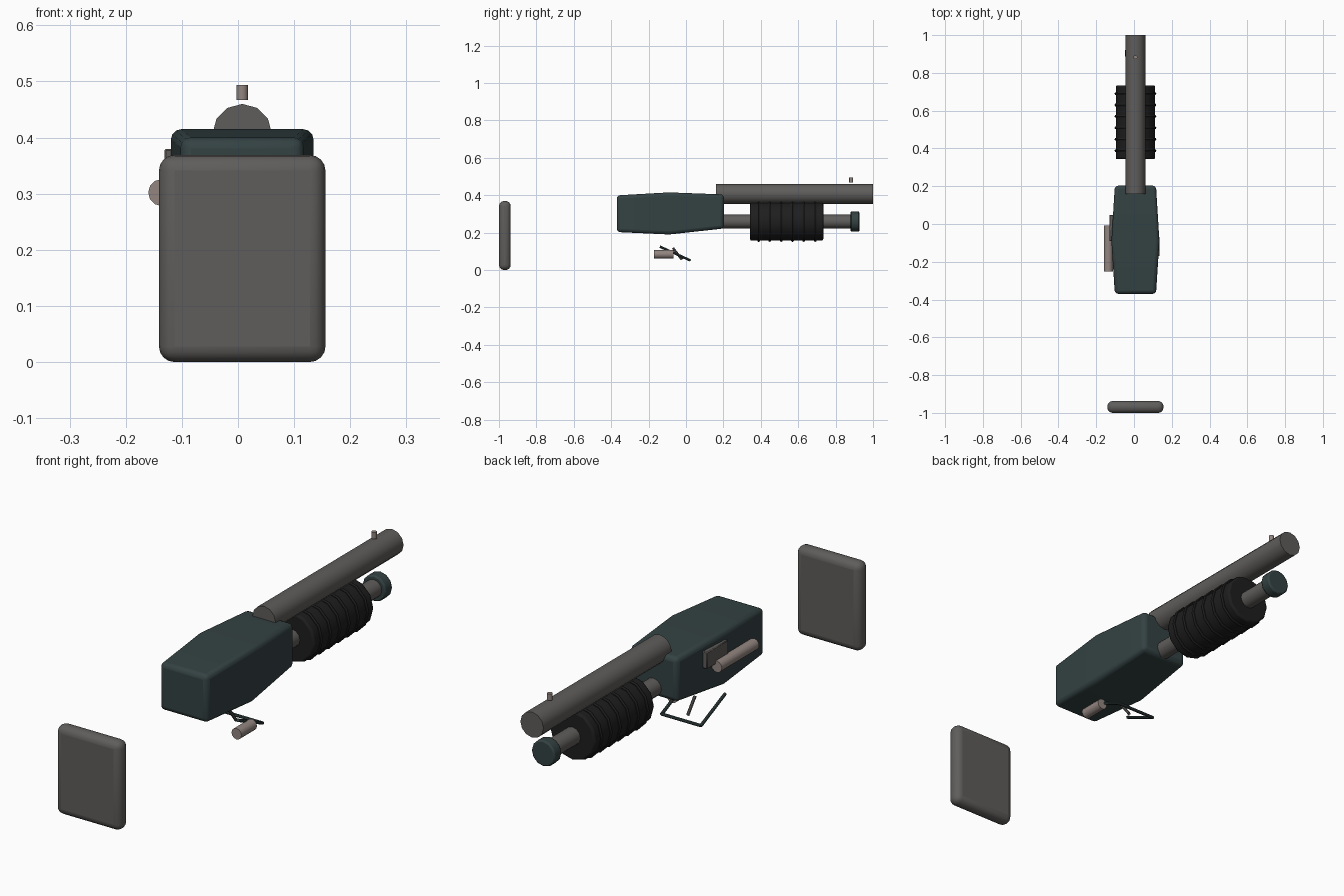
import bpy, bmesh, math
from mathutils import Vector

if "Cube" in bpy.data.objects:
    bpy.data.objects.remove(bpy.data.objects["Cube"])

CX = 0.0075  # shared centre line


def material(name, rgb):
    m = bpy.data.materials.new(name)
    m.diffuse_color = (*rgb, 1)
    m.use_nodes = True
    m.node_tree.nodes["Principled BSDF"].inputs["Base Color"].default_value = m.diffuse_color
    return m


steel = material("grey steel", (0.115, 0.11, 0.105))
teal = material("dark teal", (0.034, 0.054, 0.055))
rubber = material("black rubber", (0.013, 0.013, 0.013))
pale = material("pale metal", (0.29, 0.235, 0.215))


def finish(obj, name, mat, bevel=0, segments=3):
    obj.name = name
    obj.data.materials.append(mat)
    if bevel:
        b = obj.modifiers.new("bevel", "BEVEL")
        b.width, b.segments, b.limit_method = bevel, segments, "ANGLE"
        b.angle_limit = math.radians(40)
    bpy.ops.object.select_all(action="DESELECT")
    obj.select_set(True)
    bpy.context.view_layer.objects.active = obj
    bpy.ops.object.shade_smooth_by_angle(angle=math.radians(40))
    return obj


def rod(name, start, end, radius, mat, sides=12, bevel=0):
    a, b = Vector(start), Vector(end)
    bpy.ops.mesh.primitive_cylinder_add(vertices=sides, radius=radius, depth=(b - a).length,
                                        location=(a + b) / 2,
                                        rotation=(b - a).to_track_quat("Z", "Y").to_euler())
    return finish(bpy.context.object, name, mat, bevel, 2)


def box(name, lo, hi, mat, bevel=0, segments=3):
    lo, hi = Vector(lo), Vector(hi)
    bpy.ops.mesh.primitive_cube_add(size=1, location=(lo + hi) / 2)
    obj = bpy.context.object
    obj.scale = hi - lo
    bpy.ops.object.transform_apply(location=False, rotation=False, scale=True)
    return finish(obj, name, mat, bevel, segments)


# Receiver: three rectangular sections (y, half width, bottom, top)
bm = bmesh.new()
rings = []
for y, w, z0, z1 in [(-0.37, 0.109, 0.203, 0.399), (-0.09, 0.127, 0.19, 0.415),
                     (0.203, 0.109, 0.222, 0.404)]:
    rings.append([bm.verts.new((CX + x, y, z))
                  for x, z in [(-w, z0), (w, z0), (w, z1), (-w, z1)]])
for a, b in zip(rings, rings[1:]):
    for i in range(4):
        bm.faces.new((a[i], a[(i + 1) % 4], b[(i + 1) % 4], b[i]))
bm.faces.new(rings[0])
bm.faces.new(rings[-1])
bmesh.ops.recalc_face_normals(bm, faces=bm.faces)
mesh = bpy.data.meshes.new("receiver")
bm.to_mesh(mesh)
bm.free()
receiver = bpy.data.objects.new("receiver", mesh)
bpy.context.collection.objects.link(receiver)
finish(receiver, "receiver", teal, 0.018)

# Shoulder pad
box("shoulder_pad", (-0.141, -1.0, 0), (0.156, -0.937, 0.369), steel, 0.028, 4)

# Barrel and front sight
rod("barrel", (CX, 0.16, 0.407), (CX, 1.0, 0.407), 0.053, steel)
rod("front_sight", (CX, 0.883, 0.467), (CX, 0.883, 0.494), 0.0105, pale)

# Magazine tube and end cap
rod("magazine_tube", (CX, 0.15, 0.259), (CX, 0.9, 0.259), 0.037, steel)
rod("magazine_cap", (CX, 0.88, 0.259), (CX, 0.927, 0.259), 0.054, teal, bevel=0.006)

# Sliding grip with raised ribs
rod("pump_grip", (CX, 0.343, 0.261), (CX, 0.734, 0.261), 0.104, rubber, bevel=0.008)
for i in range(6):
    bpy.ops.mesh.primitive_torus_add(major_radius=0.103, minor_radius=0.008,
                                     major_segments=12, minor_segments=6,
                                     location=(CX, 0.388 + 0.0605 * i, 0.261),
                                     rotation=(math.pi / 2, 0, 0))
    finish(bpy.context.object, f"grip_rib_{i + 1}", rubber)

# Side port plate and spare round on the left
box("port_plate", (-0.131, -0.09, 0.31), (-0.1, 0.048, 0.38), steel, 0.003, 1)
rod("side_rod", (-0.136, -0.252, 0.302), (-0.136, -0.007, 0.302), 0.024, pale)

# Safety button below on the right
rod("safety_button", (0.112, -0.17, 0.084), (0.112, -0.068, 0.084), 0.023, pale)

# Open trigger guard and trigger
guard_x = 0.09
for side, label in ((-1, "left"), (1, "right")):
    x = CX + side * guard_x
    rod(f"guard_arm_{label}", (x, -0.14, 0.125), (x, 0.022, 0.052), 0.0065, teal, 8)
rod("guard_bar", (CX - guard_x, 0.02, 0.053), (CX + guard_x, 0.02, 0.053), 0.0065, teal, 8)
rod("trigger", (CX, -0.07, 0.118), (CX, -0.022, 0.056), 0.0065, steel, 8)
